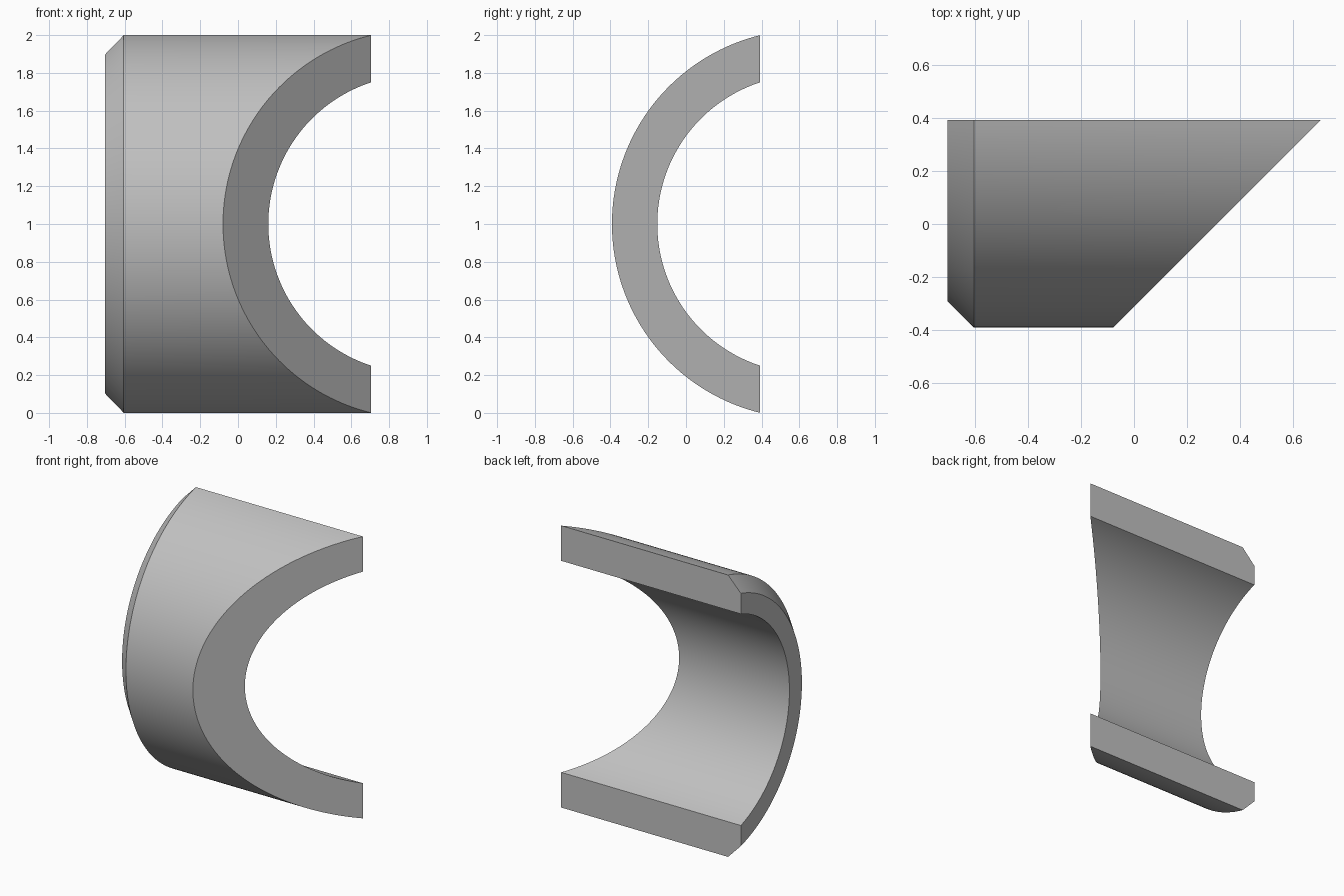
import bpy, bmesh, math

cube = bpy.data.objects.get("Cube")
if cube:
    bpy.data.objects.remove(cube, do_unlink=True)

OUTER, INNER, CHAMFER = 1.029, 0.789, 0.1
AXIS_Y, BACK, LEFT_END = 0.637, 0.3925, -0.705
MITRE = 0.3125   # mitred end lies on x = y + MITRE
STEPS = 96

# Pipe wall section: (x, radius); None marks the mitred end
section = [(LEFT_END, INNER), (LEFT_END, OUTER - CHAMFER),
           (LEFT_END + CHAMFER, OUTER), (None, OUTER), (None, INNER)]


def wall_point(x, radius, t):
    """Point on the arc, with t from -1 to 1 between the flat back cuts."""
    angle = t * math.acos((AXIS_Y - BACK) / radius)
    y = AXIS_Y - radius * math.cos(angle)
    return (y + MITRE if x is None else x, y, 1 + radius * math.sin(angle))


# Sweep the section around the pipe axis
bm = bmesh.new()
rings = [[bm.verts.new(wall_point(x, r, 2 * i / STEPS - 1)) for x, r in section]
         for i in range(STEPS + 1)]
for a, b in zip(rings, rings[1:]):
    for j in range(len(section)):
        k = (j + 1) % len(section)
        bm.faces.new((a[j], a[k], b[k], b[j]))

# Flat back cuts
bm.faces.new(rings[0])
bm.faces.new(rings[-1])
bmesh.ops.recalc_face_normals(bm, faces=bm.faces)

mesh = bpy.data.meshes.new("mitred_pipe_section")
bm.to_mesh(mesh)
bm.free()
pipe = bpy.data.objects.new("mitred_pipe_section", mesh)
bpy.context.collection.objects.link(pipe)

# Plain grey finish
grey = bpy.data.materials.new("grey")
grey.use_nodes = True
colour = (0.53, 0.53, 0.53, 1)
grey.diffuse_color = colour
grey.node_tree.nodes["Principled BSDF"].inputs["Base Color"].default_value = colour
mesh.materials.append(grey)

# Smooth curved walls, crisp edges
bpy.ops.object.select_all(action="DESELECT")
pipe.select_set(True)
bpy.context.view_layer.objects.active = pipe
bpy.ops.object.shade_smooth_by_angle(angle=math.radians(25))
